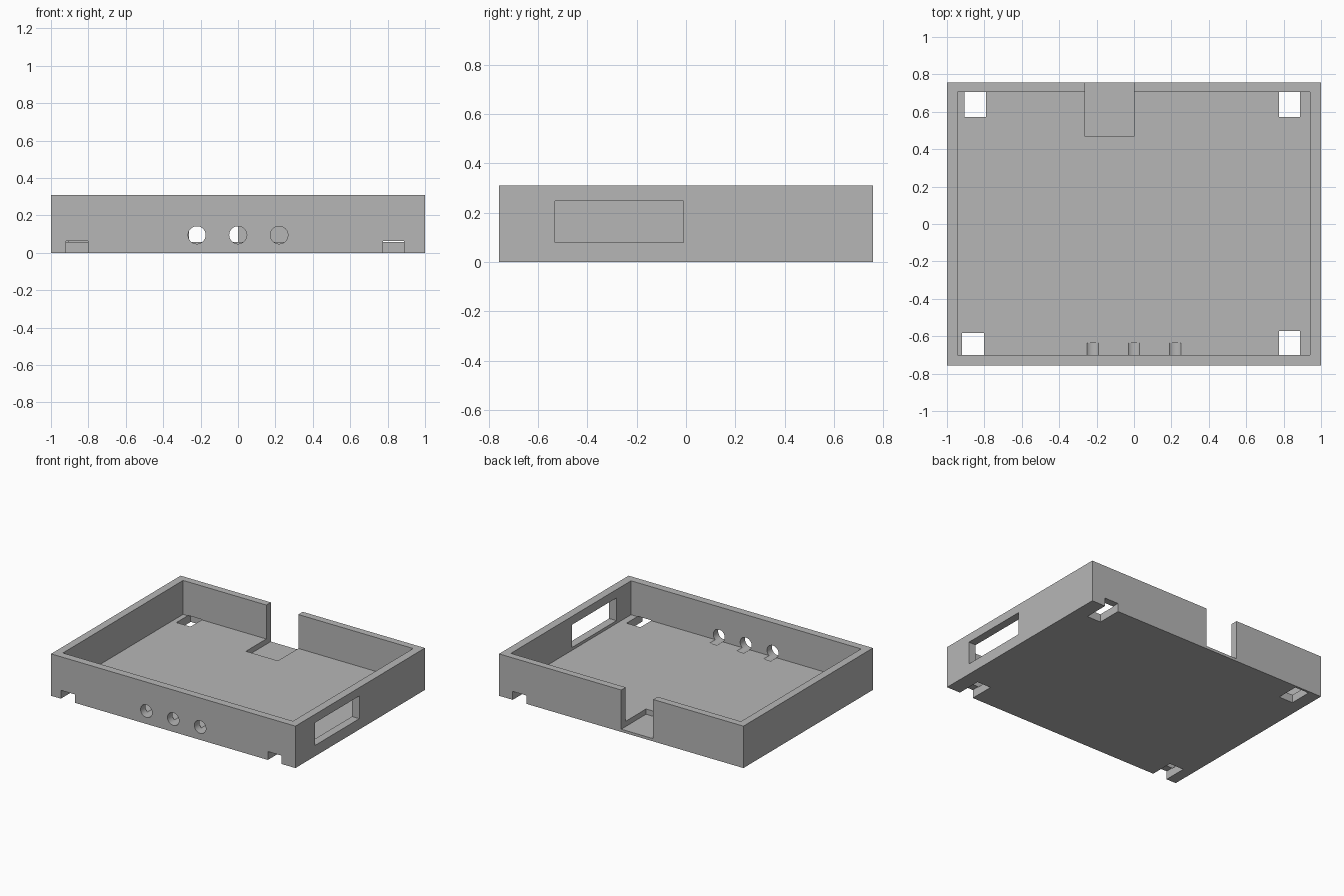
import bpy
import math

cube = bpy.data.objects.get("Cube")
if cube:
    bpy.data.objects.remove(cube, do_unlink=True)

grey = bpy.data.materials.new("light grey plastic")
colour = (0.47, 0.47, 0.47, 1)
grey.diffuse_color = colour
grey.use_nodes = True
grey.node_tree.nodes["Principled BSDF"].inputs["Base Color"].default_value = colour


def box(name, x, y, z):
    """Box from (min, max) pairs on each axis."""
    bpy.ops.mesh.primitive_cube_add(size=1, location=[sum(p) / 2 for p in (x, y, z)])
    obj = bpy.context.object
    obj.name = name
    obj.scale = [p[1] - p[0] for p in (x, y, z)]
    bpy.ops.object.transform_apply(location=True, rotation=False, scale=True)
    obj.data.materials.append(grey)
    return obj


def cut(target, cutter):
    """Subtract the cutter, then remove it."""
    cutter.hide_render = True
    mod = target.modifiers.new("cut", "BOOLEAN")
    mod.operation = "DIFFERENCE"
    mod.solver = "EXACT"
    mod.object = cutter
    bpy.context.view_layer.objects.active = target
    bpy.ops.object.modifier_apply(modifier=mod.name)
    bpy.data.objects.remove(cutter, do_unlink=True)


WIDE, DEEP, TALL, FLOOR = 1.0, 0.757, 0.31, 0.059
OUT = 0.9  # beyond the outer walls

# Open tray
tray = box("enclosure_tray", (-WIDE, WIDE), (-DEEP, DEEP), (0, TALL))
cut(tray, box("cavity", (-0.943, 0.94), (-0.70, 0.705), (FLOOR, 0.5)))

# Tall opening through the back wall, recessed into the floor
cut(tray, box("back_opening", (-0.262, 0), (0.467, OUT), (0.02, 0.5)))

# Window in the side wall
cut(tray, box("side_window", (0.9, 1.1), (-0.53, -0.01), (0.08, 0.248)))

# Corner slots; the last one stops inside the wall
slots = [
    ((-0.92, -0.803), (-OUT, -0.583)),
    ((0.775, 0.888), (-OUT, -0.573)),
    ((0.775, 0.888), (0.573, OUT)),
    ((-0.905, -0.79), (0.573, 0.74)),
]
for x, y in slots:
    cut(tray, box("corner_slot", x, y, (-0.1, 0.062)))

# Round holes in the front wall, grooving the floor behind
for x in (-0.22, 0, 0.22):
    bpy.ops.mesh.primitive_cylinder_add(
        vertices=40, radius=0.047, depth=0.265,
        location=(x, -0.7675, 0.095), rotation=(math.pi / 2, 0, 0))
    hole = bpy.context.object
    hole.data.materials.append(grey)
    cut(tray, hole)

bpy.ops.object.select_all(action="DESELECT")
tray.select_set(True)
bpy.context.view_layer.objects.active = tray
bpy.ops.object.shade_smooth_by_angle(angle=math.radians(30))
